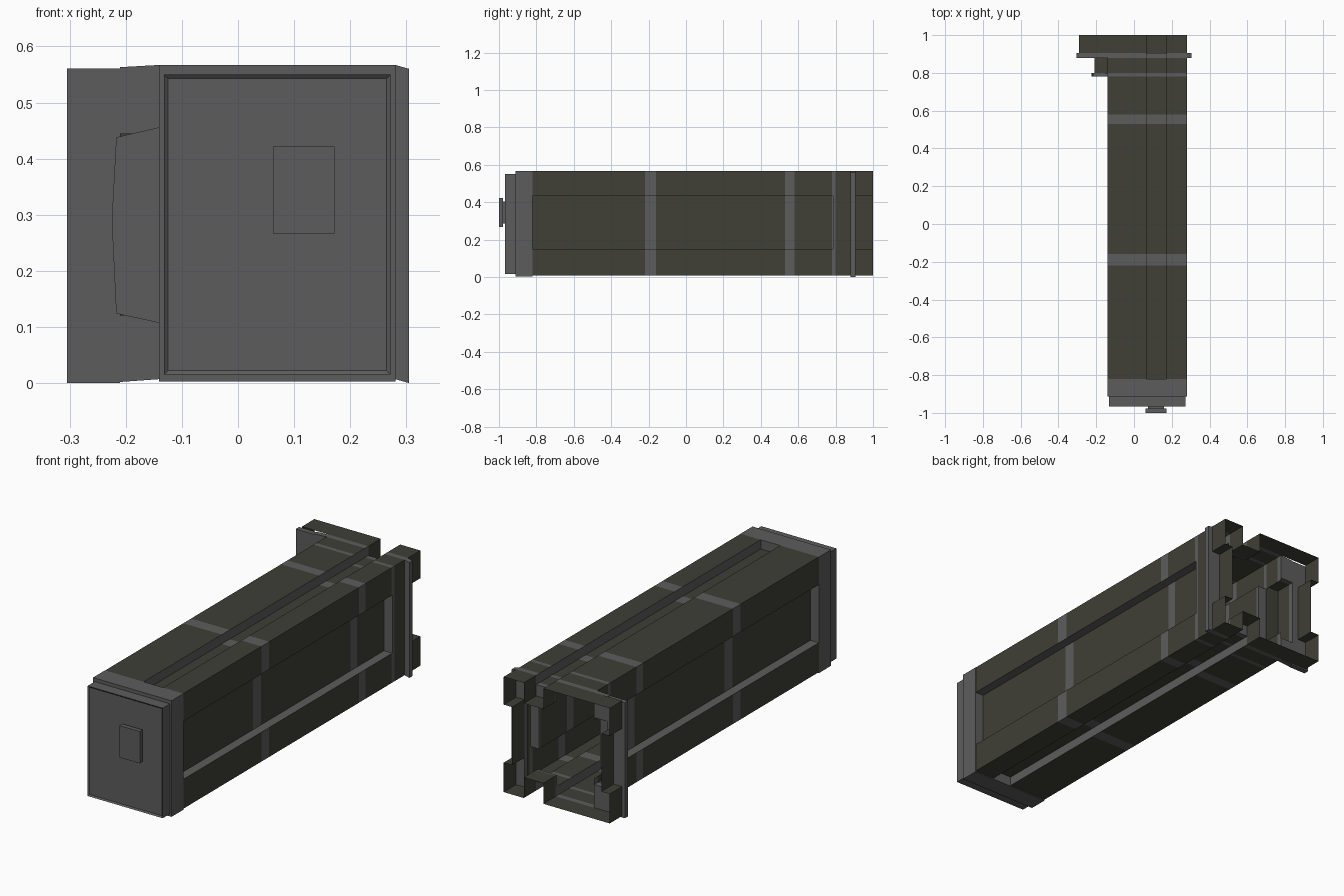
import bpy, bmesh

if "Cube" in bpy.data.objects:
    bpy.data.objects.remove(bpy.data.objects["Cube"])

def material(name, rgb):
    m = bpy.data.materials.new(name)
    m.diffuse_color = (*rgb, 1)
    m.use_nodes = True
    m.node_tree.nodes["Principled BSDF"].inputs["Base Color"].default_value = m.diffuse_color
    return m

GREEN = material("olive_green", (0.050, 0.050, 0.038))
GREY = material("steel_grey", (0.108, 0.108, 0.108))
X0, X1, Z0, Z1 = -0.14, 0.28, 0.007, 0.567      # body section
GX0, GX1, GZ0, GZ1 = 0.067, 0.172, 0.15, 0.432  # groove limits
D = 0.045                                       # groove depth

def finish(name, bm, mats):
    me = bpy.data.meshes.new(name)
    bm.to_mesh(me)
    bm.free()
    for m in mats:
        me.materials.append(m)
    ob = bpy.data.objects.new(name, me)
    bpy.context.collection.objects.link(ob)
    return ob

def prism(name, pts, y0, y1, mat):
    """Solid with an xz outline, extruded along y."""
    bm = bmesh.new()
    a = [bm.verts.new((x, y0, z)) for x, z in pts]
    b = [bm.verts.new((x, y1, z)) for x, z in pts]
    n = len(pts)
    bm.faces.new(a)
    bm.faces.new(b[::-1])
    for i in range(n):
        j = (i + 1) % n
        bm.faces.new((a[i], b[i], b[j], a[j]))
    bmesh.ops.recalc_face_normals(bm, faces=bm.faces)
    return finish(name, bm, [mat])

def box(name, x0, x1, y0, y1, z0, z1, mat):
    return prism(name, [(x0, z0), (x1, z0), (x1, z1), (x0, z1)], y0, y1, mat)

def section(x0, x1, dv, dh):
    """Rectangle outline with a groove of depth dv top/bottom and dh left/right."""
    p = [(x0, Z0), (GX0, Z0), (GX0, Z0 + dv), (GX1, Z0 + dv), (GX1, Z0), (x1, Z0)]
    if dh:
        p += [(x1, GZ0), (x1 - dh, GZ0), (x1 - dh, GZ1), (x1, GZ1)]
    p += [(x1, Z1), (GX1, Z1), (GX1, Z1 - dv), (GX0, Z1 - dv), (GX0, Z1), (x0, Z1)]
    p += [(x0, GZ1), (x0 + dh, GZ1), (x0 + dh, GZ0), (x0, GZ0)] if dh else [(x0, GZ1), (x0, GZ0)]
    return p

def shell(name, pts, ys, bands, grey_walls=True, open_left=False):
    """Open tube; groove walls and the listed y bands are grey."""
    bm = bmesh.new()
    rings = [[bm.verts.new((x, y, z)) for x, z in pts] for y in ys]
    n = len(pts)
    for k in range(len(ys) - 1):
        a, b = rings[k], rings[k + 1]
        for i in range(n):
            j = (i + 1) % n
            (px, pz), (qx, qz) = pts[i], pts[j]
            if open_left and px == qx == X0 and pz == GZ1 and qz == GZ0:
                continue
            f = bm.faces.new((a[i], b[i], b[j], a[j]))
            wall = grey_walls and abs(px - qx) + abs(pz - qz) < 0.06
            f.material_index = int(wall or k in bands)
    return finish(name, bm, [GREEN, GREY])

# long grooved body, its rear part with flush sides, and the wide open rear
shell("body", section(X0, X1, D, D), [-0.82, -0.22, -0.16, 0.53, 0.58, 0.78, 0.79], {1, 3, 5})
shell("body_rear", section(X0, X1, D, 0), [0.79, 0.80, 0.88, 0.905], {0, 2}, open_left=True)
shell("rear_opening", section(-0.29, X1, 0.10, D), [0.905, 1.0], set(), grey_walls=False)

# ends of the grooves
for side, a, b in (("left", X0, X0 + D), ("right", X1 - D, X1)):
    box(side + "_groove_end", a, b, 0.785, 0.795, GZ0, GZ1, GREY)
for side, a, b in (("bottom", Z0 + D, Z0 + 0.10), ("top", Z1 - 0.10, Z1 - D)):
    box(side + "_groove_step", GX0, GX1, 0.895, 0.905, a, b, GREY)

# front cap, with a recessed cover panel
box("front_collar", X0 - 0.001, X1 + 0.001, -0.912, -0.82, 0.003, 0.567, GREY)
cover = box("front_cover", -0.132, 0.272, -0.967, -0.912, 0.015, 0.55, GREY)
bm = bmesh.new()
bm.from_mesh(cover.data)
face = min(bm.faces, key=lambda f: f.calc_center_median().y)
bmesh.ops.inset_region(bm, faces=[face], thickness=0.01)
for v in face.verts:
    v.co.y += 0.006
bm.to_mesh(cover.data)
bm.free()

# latch on the cover
box("latch_neck", 0.075, 0.16, -0.98, -0.96, 0.285, 0.405, GREY)
box("latch_plate", 0.062, 0.172, -1.0, -0.978, 0.267, 0.422, GREY)

# rear flange, pieced around the side duct
prism("flange_right", [(X1 - D, 0.007), (X1, 0.007), (0.305, 0.0), (0.305, 0.56),
                       (X1, 0.567), (X1 - D, 0.567)], 0.88, 0.905, GREY)
box("flange_left_outer", -0.305, -0.21, 0.88, 0.905, 0.0, 0.561, GREY)
prism("flange_left_top", [(-0.21, 0.445), (X0, 0.445), (X0, 0.567), (-0.21, 0.563)], 0.88, 0.905, GREY)
prism("flange_left_bottom", [(-0.21, 0.002), (X0, 0.007), (X0, 0.12), (-0.21, 0.12)], 0.88, 0.905, GREY)

# side duct, open to the rear and to the body, with its front flange
duct = box("side_duct", -0.21, X0, 0.80, 0.88, 0.12, 0.445, GREEN)
bm = bmesh.new()
bm.from_mesh(duct.data)
bmesh.ops.delete(bm, geom=[f for f in bm.faces if f.normal.y > 0.9 or f.normal.x > 0.9], context='FACES')
bm.to_mesh(duct.data)
bm.free()
prism("duct_flange", [(X0, 0.107), (X0, 0.456), (-0.217, 0.438), (-0.225, 0.29), (-0.217, 0.124)],
      0.782, 0.80, GREY)
